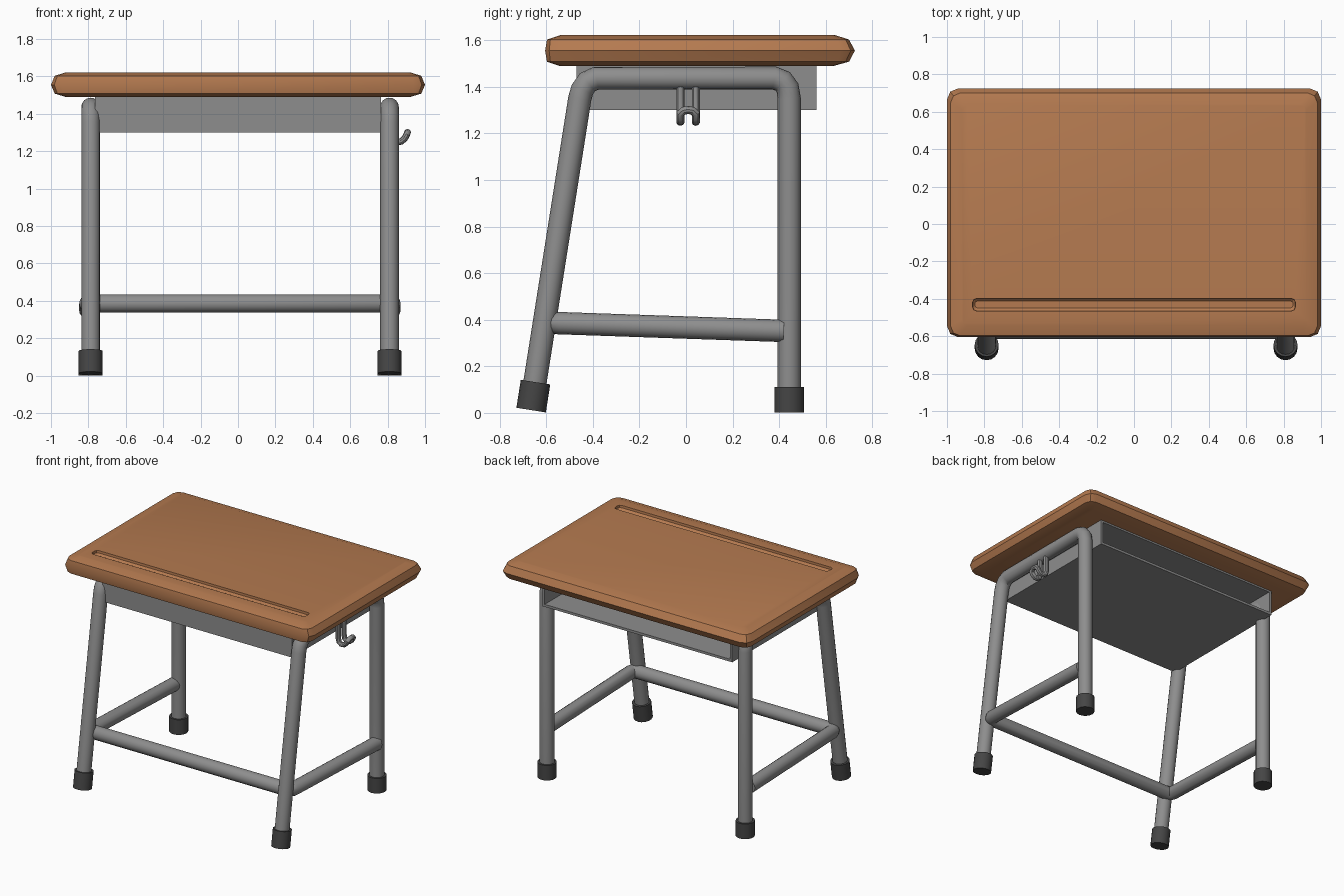
import bpy, bmesh, math
from mathutils import Vector

if "Cube" in bpy.data.objects:
    bpy.data.objects.remove(bpy.data.objects["Cube"])


def material(name, rgb):
    m = bpy.data.materials.new(name)
    m.diffuse_color = (*rgb, 1)
    m.use_nodes = True
    m.node_tree.nodes["Principled BSDF"].inputs["Base Color"].default_value = m.diffuse_color
    return m


WOOD = material("brown wood", (0.46, 0.195, 0.08))
METAL = material("grey metal", (0.27, 0.27, 0.27))
RUBBER = material("dark rubber", (0.06, 0.06, 0.06))


def smooth(ob, angle=35):
    bpy.ops.object.select_all(action='DESELECT')
    ob.select_set(True)
    bpy.context.view_layer.objects.active = ob
    bpy.ops.object.shade_smooth_by_angle(angle=math.radians(angle))


def mesh_object(name, bm, mat):
    bmesh.ops.recalc_face_normals(bm, faces=bm.faces)
    me = bpy.data.meshes.new(name)
    bm.to_mesh(me)
    bm.free()
    me.materials.append(mat)
    ob = bpy.data.objects.new(name, me)
    bpy.context.collection.objects.link(ob)
    return ob


def tube(name, points, radius, mat, res=6):
    cu = bpy.data.curves.new(name, 'CURVE')
    cu.dimensions = '3D'
    cu.bevel_depth = radius
    cu.bevel_resolution = res
    cu.use_fill_caps = True
    sp = cu.splines.new('POLY')
    sp.points.add(len(points) - 1)
    for p, co in zip(sp.points, points):
        p.co = (*co, 1)
    cu.materials.append(mat)
    ob = bpy.data.objects.new(name, cu)
    bpy.context.collection.objects.link(ob)
    bpy.ops.object.select_all(action='DESELECT')
    ob.select_set(True)
    bpy.context.view_layer.objects.active = ob
    bpy.ops.object.convert(target='MESH')
    ob = bpy.context.object
    smooth(ob)
    return ob


def loft(name, rings, mat):
    """Join equal-length closed rings and cap both ends."""
    bm = bmesh.new()
    vs = [[bm.verts.new(p) for p in r] for r in rings]
    n = len(vs[0])
    for a, b in zip(vs, vs[1:]):
        for i in range(n):
            bm.faces.new((a[i], a[(i + 1) % n], b[(i + 1) % n], b[i]))
    bm.faces.new(vs[0])
    bm.faces.new(vs[-1])
    return mesh_object(name, bm, mat)


def rounded_rect(hx, y0, y1, c, z):
    # one ring with two-step rounded corners
    ring = []
    for cx, cy, start in ((hx - c, y1 - c, 0), (-hx + c, y1 - c, 90),
                          (-hx + c, y0 + c, 180), (hx - c, y0 + c, 270)):
        for a in (0, 45, 90):
            t = math.radians(start + a)
            ring.append((cx + c * math.cos(t), cy + c * math.sin(t), z))
    return ring


# Desk top with faceted rim
top = loft("desk_top", [rounded_rect(*r) for r in (
    (0.92, -0.545, 0.635, 0.03, 1.49),
    (0.98, -0.597, 0.70, 0.05, 1.508),
    (1.0, -0.605, 0.725, 0.06, 1.555),
    (0.98, -0.597, 0.70, 0.05, 1.603),
    (0.92, -0.54, 0.64, 0.03, 1.622))], WOOD)

# Pencil groove cut into the top
groove = loft("groove_cutter", [rounded_rect(*r) for r in (
    (0.85, -0.448, -0.412, 0.012, 1.592),
    (0.862, -0.464, -0.399, 0.02, 1.605),
    (0.865, -0.468, -0.395, 0.025, 1.66))], WOOD)
groove.hide_render = True
mod = top.modifiers.new("groove", 'BOOLEAN')
mod.operation = 'DIFFERENCE'
mod.solver = 'EXACT'
mod.object = groove
bpy.context.view_layer.objects.active = top
bpy.ops.object.modifier_apply(modifier=mod.name)
bpy.data.objects.remove(groove)
smooth(top, 30)

# Storage box under the top: a sleeve open at the back
bm = bmesh.new()
X, Y0, Y1, Z0, Z1, T = 0.765, -0.47, 0.56, 1.30, 1.495, 0.018


def ring(y, t):
    return [bm.verts.new(p) for p in ((-X + t, y, Z0 + t), (X - t, y, Z0 + t),
                                      (X - t, y, Z1 - t), (-X + t, y, Z1 - t))]


rings = [ring(Y0, 0), ring(Y1, 0), ring(Y1, T), ring(Y0 + T, T)]
for a, b in zip(rings, rings[1:]):
    for i in range(4):
        j = (i + 1) % 4
        bm.faces.new((a[i], a[j], b[j], b[i]))
bm.faces.new(rings[0])
bm.faces.new(rings[-1])
mesh_object("storage_box", bm, METAL)

# Bent leg frames and rubber feet on both sides
profile = [(-0.655, 0.09), (-0.456, 1.35), (-0.445, 1.388), (-0.423, 1.42), (-0.385, 1.437),
           (0.38, 1.437), (0.415, 1.424), (0.436, 1.395), (0.443, 1.35), (0.443, 0.05)]
for side, x in (("left", -0.788), ("right", 0.81)):
    tube(side + "_leg_frame", [(x, y, z) for y, z in profile], 0.05, METAL)
    for name, a, b in (("front", (-0.665, 0.012), (-0.646, 0.132)),
                       ("back", (0.443, 0.002), (0.443, 0.112))):
        a, b = Vector((x, *a)), Vector((x, *b))
        tube(f"{side}_{name}_foot", [a, b], 0.064, RUBBER)

# Foot rail: one U-shaped tube
half = [(0.822, 0.42, 0.352), (0.822, -0.535, 0.385), (0.812, -0.558, 0.386), (0.788, -0.567, 0.386)]
rail = half + [(-x + 0.02, y, z) for x, y, z in reversed(half)]
tube("foot_rail", rail, 0.048, METAL)

# Bag hook: wire bent into a double prong, joined at the tip
prong = [(0.825, 1.42), (0.825, 1.29), (0.832, 1.263), (0.85, 1.25), (0.872, 1.252),
         (0.89, 1.267), (0.9, 1.285)]
first = [(x, -0.024, z) for x, z in prong]
last = [(x, 0.042, z) for x, z in reversed(prong)]
tip = [(0.905, -0.01, 1.297), (0.907, 0.009, 1.301), (0.905, 0.028, 1.297)]
tube("bag_hook", first + tip + last, 0.018, METAL, 3)
